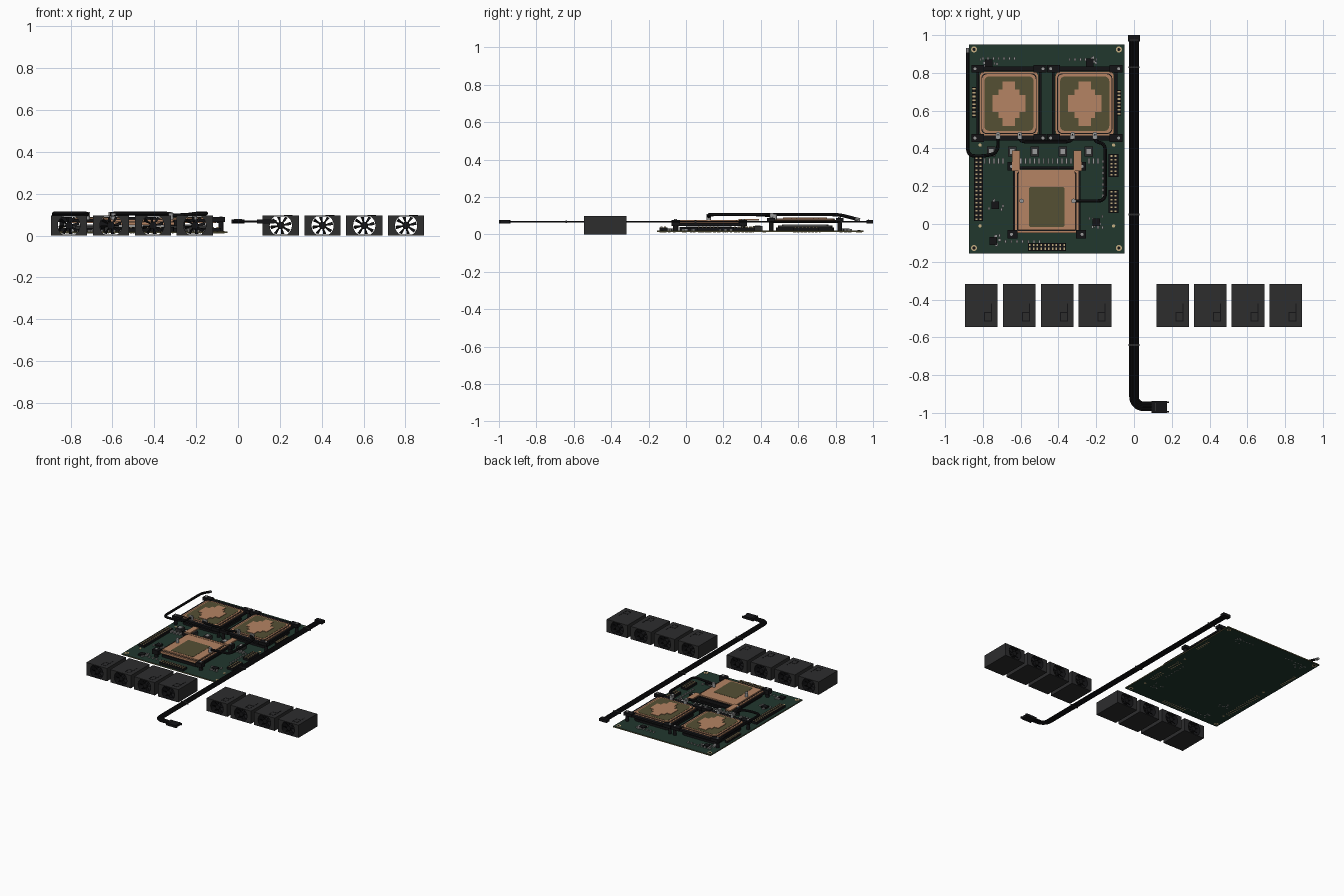
import bpy, bmesh, math, random
from mathutils import Vector, Matrix

if "Cube" in bpy.data.objects:
    bpy.data.objects.remove(bpy.data.objects["Cube"])
random.seed(3)

def mat(name, r, g, b):
    m = bpy.data.materials.new(name)
    m.diffuse_color = (r, g, b, 1)
    m.use_nodes = True
    m.node_tree.nodes["Principled BSDF"].inputs["Base Color"].default_value = m.diffuse_color
    return m

GREEN = mat("board green", 0.015, 0.038, 0.027)
COPPER = mat("copper", 0.46, 0.23, 0.125)
OLIVE = mat("olive die cover", 0.09, 0.08, 0.034)
CASE = mat("fan charcoal", 0.026, 0.026, 0.027)
BLACK = mat("black plastic", 0.007, 0.007, 0.008)
GREY = mat("metal grey", 0.33, 0.33, 0.33)
GOLD = mat("pale gold", 0.55, 0.42, 0.22)
EDGE = mat("board edge tan", 0.13, 0.12, 0.05)

def finish(name, bm, *mats, smooth=False):
    bmesh.ops.recalc_face_normals(bm, faces=bm.faces)
    me = bpy.data.meshes.new(name)
    bm.to_mesh(me)
    bm.free()
    ob = bpy.data.objects.new(name, me)
    bpy.context.collection.objects.link(ob)
    for m in mats:
        me.materials.append(m)
    if smooth:
        bpy.context.view_layer.objects.active = ob
        ob.select_set(True)
        bpy.ops.object.shade_smooth_by_angle()
        ob.select_set(False)
    return ob

def boxes(name, m, items):
    """items: (x0, x1, y0, y1, z0, z1), joined in one object"""
    bm = bmesh.new()
    for x0, x1, y0, y1, z0, z1 in items:
        mx = Matrix.Translation(((x0+x1)/2, (y0+y1)/2, (z0+z1)/2)) @ Matrix.Diagonal((x1-x0, y1-y0, z1-z0, 1))
        bmesh.ops.create_cube(bm, size=1, matrix=mx)
    return finish(name, bm, m)

def cyls(name, m, items, seg=16):
    """items: (x, y, z0, z1, radius)"""
    bm = bmesh.new()
    for x, y, z0, z1, r in items:
        bmesh.ops.create_cone(bm, cap_ends=True, segments=seg, radius1=r, radius2=r, depth=z1-z0,
                              matrix=Matrix.Translation((x, y, (z0+z1)/2)))
    return finish(name, bm, m, smooth=True)

def prism(name, m, pts, z0, z1):
    bm = bmesh.new()
    f = bm.faces.new([bm.verts.new((x, y, z0)) for x, y in pts])
    r = bmesh.ops.extrude_face_region(bm, geom=[f])
    bmesh.ops.translate(bm, vec=(0, 0, z1-z0), verts=[v for v in r["geom"] if isinstance(v, bmesh.types.BMVert)])
    return finish(name, bm, m)

def rounded(cx, cy, hx, hy, r):
    pts = []
    for k, (sx, sy) in enumerate(((1, 1), (-1, 1), (-1, -1), (1, -1))):
        for i in range(6):
            a = math.pi/2*(k + i/5)
            pts.append((cx+sx*(hx-r)+r*math.cos(a), cy+sy*(hy-r)+r*math.sin(a)))
    return pts

def tube(name, m, paths, r):
    cu = bpy.data.curves.new(name, "CURVE")
    cu.dimensions, cu.bevel_depth, cu.bevel_resolution, cu.use_fill_caps = "3D", r, 2, True
    for pts in paths:
        sp = cu.splines.new("POLY")
        sp.points.add(len(pts)-1)
        for p, q in zip(sp.points, pts):
            p.co = (*q, 1)
    cu.materials.append(m)
    ob = bpy.data.objects.new(name, cu)
    bpy.context.collection.objects.link(ob)
    bpy.context.view_layer.objects.active = ob
    ob.select_set(True)
    bpy.ops.object.convert(target="MESH")
    bpy.ops.object.shade_smooth_by_angle()
    bpy.context.object.select_set(False)

def soften(pts, r=0.04):
    """round the corners of a polyline"""
    v = [Vector(p) for p in pts]
    out = [v[0]]
    for a, b, c in zip(v, v[1:], v[2:]):
        p = b + (a-b).normalized()*min(r, (a-b).length/2)
        q = b + (c-b).normalized()*min(r, (c-b).length/2)
        out += [p*(1-t)**2 + b*2*t*(1-t) + q*t*t for t in (i/6 for i in range(7))]
    return out + [v[-1]]

# --- circuit board: green faces, tan rim
board = boxes("circuit_board", GREEN, [(-0.873, -0.05, -0.155, 0.95, 0.012, 0.02)])
board.data.materials.append(EDGE)
for p in board.data.polygons:
    p.material_index = 0 if abs(p.normal.z) > 0.5 else 1
holes = [(x, y) for x in (-0.847, -0.08) for y in (-0.127, 0.924)]
cyls("mounting_rings", GOLD, [(x, y, 0.011, 0.022, 0.016) for x, y in holes]
     + [(x, y, 0.011, 0.022, 0.009) for x in (-0.815, -0.108) for y in (-0.01, 0.418)])
cyls("mounting_holes", BLACK, [(x, y, 0.0105, 0.0225, 0.008) for x, y in holes])

# --- two large processor modules with cold plates
def cross(cx, cy):
    q = [(0.088, 0.045), (0.055, 0.045), (0.055, 0.075), (0.033, 0.075), (0.033, 0.118)]
    pts = q + [(-x, y) for x, y in q[::-1]] + [(-x, -y) for x, y in q] + [(x, -y) for x, y in q[::-1]]
    return [(cx+x, cy+y) for x, y in pts]

for side, cx in (("left", -0.662), ("right", -0.261)):
    cy = 0.637
    for part, m, h, k, z0, z1 in (
            ("socket", BLACK, 0.15, 0.155, 0.02, 0.036), ("substrate", CASE, 0.14, 0.145, 0.036, 0.048),
            ("heat_spreader", GREY, 0.12, 0.125, 0.048, 0.054), ("cold_plate", COPPER, 0.156, 0.17, 0.06, 0.078),
            ("plate_groove", BLACK, 0.146, 0.16, 0.07, 0.0795), ("plate_rim", COPPER, 0.142, 0.156, 0.07, 0.084),
            ("plate_window", OLIVE, 0.13, 0.144, 0.08, 0.0855)):
        prism(f"{side}_module_{part}", m, rounded(cx, cy, h, k, 0.025), z0, z1)
    prism(f"{side}_module_core", COPPER, cross(cx, cy), 0.084, 0.089)
    bars, posts, screws = [], [], []
    for y in (0.822, 0.455):
        bars.append((cx-0.19, cx+0.19, y-0.013, y+0.013, 0.064, 0.078))
        for x in (cx-0.165, cx+0.165):
            bars.append((x-0.034, x+0.034, y-0.021, y+0.021, 0.066, 0.088))
            posts.append((x-0.015*(1 if x < cx else -1), y, 0.02, 0.07, 0.012))
            screws.append((x-0.015*(1 if x < cx else -1), y, 0.086, 0.092, 0.008))
    bars += [(cx+s*0.166-0.007, cx+s*0.166+0.007, 0.455, 0.822, 0.06, 0.074) for s in (-1, 1)]
    boxes(f"{side}_module_clamp", BLACK, bars)
    cyls(f"{side}_module_posts", BLACK, posts)
    cyls(f"{side}_module_screws", GREY, screws)

# --- lower processor
cx, cy = -0.462, 0.119
for part, m, x, y, h, k, z0, z1 in (
        ("socket", BLACK, cx, cy, 0.155, 0.155, 0.02, 0.04), ("spreader", GREY, cx, cy, 0.11, 0.12, 0.04, 0.05),
        ("cold_plate", COPPER, cx, cy, 0.168, 0.166, 0.05, 0.066), ("plate_groove", BLACK, cx, cy, 0.157, 0.156, 0.06, 0.0675),
        ("plate_top", COPPER, cx, cy, 0.153, 0.152, 0.06, 0.076), ("plate_window", OLIVE, cx, 0.09, 0.093, 0.106, 0.07, 0.0775)):
    prism("lower_chip_"+part, m, rounded(x, y, h, k, 0.008), z0, z1)
boxes("lower_chip_frame", BLACK, [(cx+s*0.182-0.026, cx+s*0.182+0.026, y-0.022, y+0.022, 0.045, 0.078)
                                  for s in (-1, 1) for y in (0.305, -0.055)]
      + [(cx-0.16, cx+0.16, 0.29, 0.304, 0.045, 0.07)]
      + [(cx+s*0.172-0.007, cx+s*0.172+0.007, -0.055, 0.305, 0.045, 0.06) for s in (-1, 1)])
cyls("lower_chip_posts", BLACK, [(cx+s*0.187, y, 0.02, 0.05, 0.014) for s in (-1, 1) for y in (0.305, -0.055)])
cyls("lower_chip_screws", GREY, [(cx+s*0.187, y, 0.076, 0.082, 0.008) for s in (-1, 1) for y in (0.305, -0.055)])
boxes("copper_arms", COPPER, [(cx+s*0.162-0.021, cx+s*0.162+0.021, 0.28, 0.39, 0.073, 0.083) for s in (-1, 1)]
      + [(cx-0.15, cx+0.15, 0.27, 0.288, 0.06, 0.078)])

# --- coolant hoses and fittings
H = 0.106
hoses = [
    [(-0.72, 0.475, 0.1), (-0.72, 0.38, H), (-0.78, 0.36, H), (-0.88, 0.36, H), (-0.88, 0.82, H), (-0.88, 0.925, 0.078)],
    [(-0.605, 0.475, 0.1), (-0.605, 0.435, H), (-0.33, 0.435, H), (-0.325, 0.475, 0.1)],
    [(-0.207, 0.475, 0.1), (-0.207, 0.435, H), (-0.152, 0.425, H), (-0.152, 0.122, H), (-0.32, 0.122, 0.095)]]
tube("coolant_hoses", BLACK, [soften(p) for p in hoses], 0.009)
fits = [(-0.72, 0.475), (-0.605, 0.475), (-0.325, 0.475), (-0.207, 0.475), (-0.32, 0.122), (-0.595, 0.122)]
cyls("hose_fittings", GREY, [(x, y, 0.074, 0.108, 0.012) for x, y in fits])
boxes("fitting_collars", GREY, [(x-0.013, x+0.013, y-0.025, y-0.006, 0.092, 0.114) for x, y in fits[:4]])
tube("hose_end", GREY, [[(-0.88, 0.905, 0.083), (-0.88, 0.93, 0.077)]], 0.01)

# --- pin headers: black shells with two rows of pins
shells, pins = [], []
for x0, x1, y0, y1, n in ((-0.848, -0.8, 0.015, 0.36, 16), (-0.857, -0.836, 0.565, 0.725, 8),
                          (-0.092, -0.07, 0.575, 0.71, 7), (-0.135, -0.082, 0.25, 0.37, 6),
                          (-0.135, -0.082, 0.058, 0.18, 6), (-0.562, -0.36, -0.143, -0.1, 10)):
    shells.append((x0, x1, y0, y1, 0.02, 0.036))
    w, h = x1-x0, y1-y0
    for i in range(n):
        for r in (0.28, 0.72):
            t = (i+0.5)/n
            x, y = (x0+w*r, y0+h*t) if h > w else (x0+w*t, y0+h*r)
            a, b = (0.0055, 0.004) if h > w else (0.004, 0.0055)
            pins.append((x-a, x+a, y-b, y+b, 0.0105, 0.042))
boxes("pin_headers", BLACK, shells)
boxes("header_pins", GOLD, pins)

# --- small board parts
boxes("inductors", CASE, [(x-0.023, x+0.023, 0.358, 0.41, 0.02, 0.045) for x in (-0.755, -0.645, -0.525, -0.378, -0.24)])
boxes("inductor_caps", GREY, [(x-0.012, x+0.012, 0.37, 0.398, 0.045, 0.048) for x in (-0.755, -0.645, -0.525, -0.378, -0.24)])
boxes("capacitor_row", GREY, [(x-0.005, x+0.005, 0.318, 0.35, 0.02, 0.032)
                              for x in [-0.79+i*0.024 for i in range(26)] if abs(x+0.645) > 0.03 and abs(x+0.28) > 0.03])
smd = [(x, 0.876) for x in [-0.8+i*0.028 for i in range(7)]] + [(x, 0.872) for x in [-0.34+i*0.028 for i in range(6)]]
smd += [(x, -0.093) for x in [-0.68+i*0.03 for i in range(7)]] + [(-0.165, y) for y in [0.15+i*0.03 for i in range(7)]]
chips = [(-0.77, 0.85), (-0.235, 0.855), (-0.735, 0.1), (-0.745, -0.09), (-0.2, 0.01)]
for x, y in chips:
    smd += [(x+random.uniform(-0.045, 0.045), y+random.uniform(-0.03, 0.03)) for _ in range(8)]
boxes("small_parts", GREY, [(x-0.005, x+0.005, y-0.008, y+0.008, 0.02, 0.028) for x, y in smd])
boxes("small_chips", BLACK, [(x-0.02, x+0.02, y-0.02, y+0.02, 0.02, 0.032) for x, y in chips])
boxes("underside_pads", GREY, [(x-0.004, x+0.004, y-0.004, y+0.004, 0.0105, 0.012) for x, y in smd])

# --- eight fan modules: box with a tunnel, rotor and latch
ZC = 0.0485
def fan(i, x0):
    cx, hx, hz, y0, y1 = x0+0.0865, 0.0865, 0.0485, -0.545, -0.318
    angs = sorted([2*math.pi*k/40+0.01 for k in range(40)]
                  + [math.atan2(sz*hz, sx*hx) % (2*math.pi) for sx in (1, -1) for sz in (1, -1)])
    bm = bmesh.new()
    rings = [[], [], [], []]
    for a in angs:
        c, s = math.cos(a), math.sin(a)
        k = min(hx/max(abs(c), 1e-6), hz/max(abs(s), 1e-6))
        ix, iz = 0.053*c, max(-0.042, min(0.042, 0.053*s))
        for ring, (x, y, z) in zip(rings, ((k*c, y0, k*s), (ix, y0, iz), (ix, y1, iz), (k*c, y1, k*s))):
            ring.append(bm.verts.new((cx+x, y, ZC+z)))
    n = len(angs)
    for r in range(4):
        A, B = rings[r], rings[(r+1) % 4]
        for j in range(n):
            f = bm.faces.new((A[j], A[(j+1) % n], B[(j+1) % n], B[j]))
            f.material_index = 1 if r == 1 else 0
    finish(f"fan_{i}_housing", bm, CASE, BLACK)
    bm = bmesh.new()
    for yc in (y0+0.025, y1-0.025):
        bmesh.ops.create_cone(bm, cap_ends=True, segments=24, radius1=0.018, radius2=0.018, depth=0.04,
                              matrix=Matrix.Translation((cx, yc, ZC)) @ Matrix.Rotation(math.pi/2, 4, "X"))
        for b in range(8):
            a = 2*math.pi*b/8 + 0.2
            vs = []
            for r, w in ((0.015, 0.2), (0.05, 0.17)):
                for s in (-1, 1):
                    x, z = r*math.cos(a+s*w), r*math.sin(a+s*w)
                    vs.append(bm.verts.new((cx+x, yc+s*0.009, ZC+max(-0.0415, min(0.0415, z)))))
            bm.faces.new((vs[0], vs[1], vs[3], vs[2]))
    finish(f"fan_{i}_rotors", bm, BLACK)
    r = cx+hx
    t = 0.097
    boxes(f"fan_{i}_latch", BLACK, [(a, b, c, d, t-0.002, t+0.001) for a, b, c, d in (
        (r-0.072, r-0.067, -0.515, -0.465), (r-0.035, r-0.03, -0.515, -0.42),
        (r-0.072, r-0.03, -0.515, -0.51), (r-0.072, r-0.03, -0.47, -0.465))])

for i, x in enumerate((-0.895, -0.694, -0.493, -0.293, 0.118, 0.318, 0.517, 0.717)):
    fan(i+1, x)

# --- long flat cable with a bent end, ties and plugs
Z = 0.067
wires = []
for k in range(6):
    x = -0.021 + k*0.0084
    r = 0.05 - x
    arc = [(0.05-r*math.cos(a), -0.915-r*math.sin(a), Z) for a in (math.pi/2*j/8 for j in range(9))]
    wires.append([(x, 0.97, Z)] + arc + [(0.1, -0.915-r, Z)])
tube("cable_wires", BLACK, wires, 0.0043)
boxes("cable_ties", CASE, [(-0.029, 0.029, y-0.005, y+0.005, Z-0.006, Z+0.006) for y in (0.83, 0.05, -0.64)])
boxes("cable_plugs", BLACK, [(-0.031, 0.031, 0.965, 1.0, 0.057, 0.078), (0.092, 0.175, -1.0, -0.938, 0.058, 0.076),
                             (0.175, 0.184, -0.947, -0.939, 0.06, 0.074), (0.175, 0.184, -0.999, -0.991, 0.06, 0.074)])
boxes("plug_ribs", CASE, [(-0.02, 0.02, 0.972, 0.978, 0.077, 0.08), (0.11, 0.116, -0.99, -0.948, 0.075, 0.078)])
